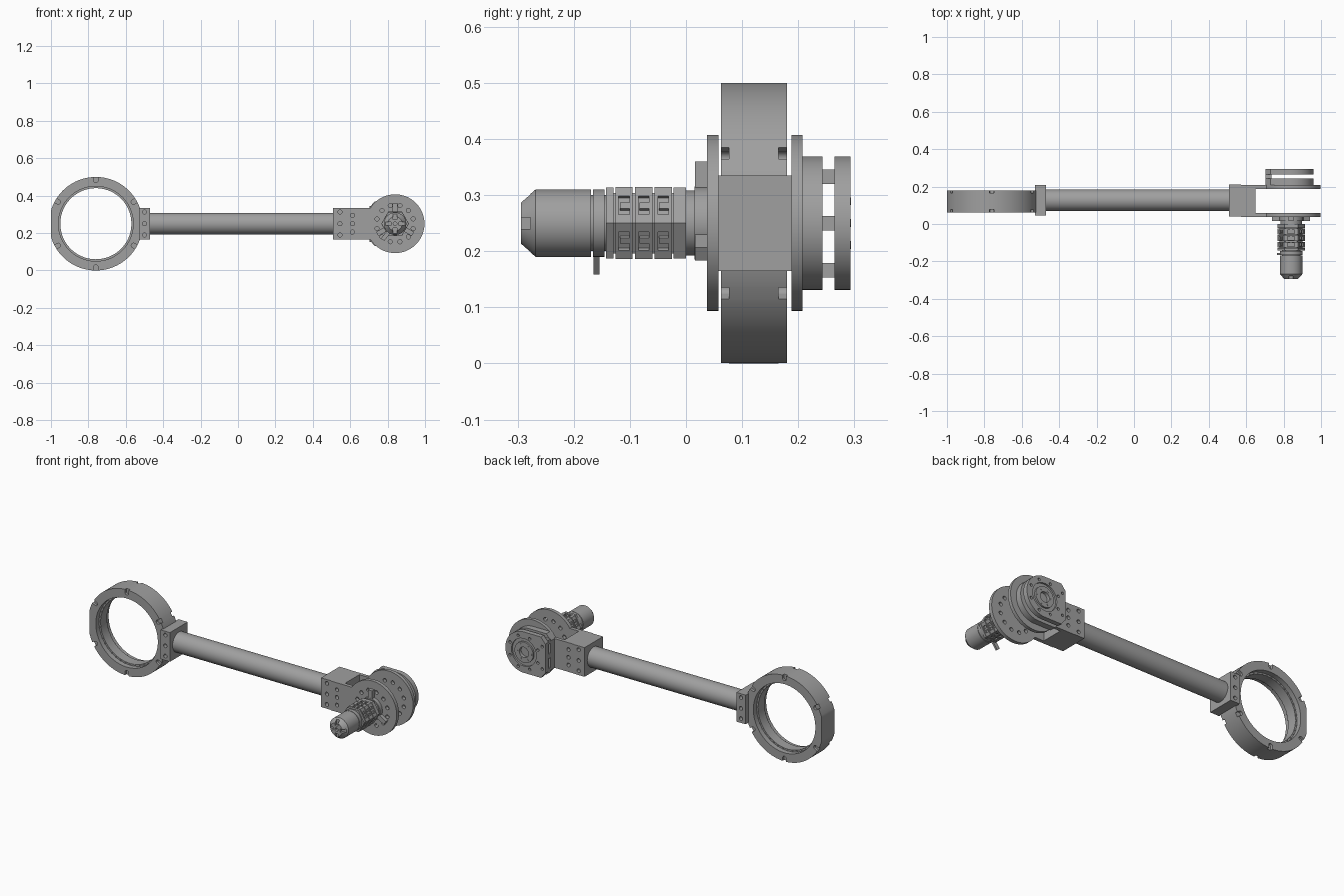
import bpy, bmesh
from math import cos, sin, pi, radians
from mathutils import Matrix, Vector

if "Cube" in bpy.data.objects:
    bpy.data.objects.remove(bpy.data.objects["Cube"])

grey = bpy.data.materials.new("machined grey")
grey.use_nodes = True
colour = (0.35, 0.35, 0.35, 1)
grey.diffuse_color = colour
grey.node_tree.nodes["Principled BSDF"].inputs["Base Color"].default_value = colour

RING = (-0.76, 0.25)     # x, z of the ring axis
HUB = (0.84, 0.25)       # x, z of the joint axis
MID = 0.125              # y of the arm axis


def add(name, bm):
    bmesh.ops.recalc_face_normals(bm, faces=bm.faces)
    mesh = bpy.data.meshes.new(name)
    bm.to_mesh(mesh)
    bm.free()
    mesh.materials.append(grey)
    ob = bpy.data.objects.new(name, mesh)
    bpy.context.collection.objects.link(ob)
    return ob


def prism(name, pts, y0, y1):
    """Outline in x, z extruded along y."""
    bm = bmesh.new()
    face = bm.faces.new([bm.verts.new((x, y0, z)) for x, z in pts])
    out = bmesh.ops.extrude_face_region(bm, geom=[face])
    verts = [v for v in out["geom"] if isinstance(v, bmesh.types.BMVert)]
    bmesh.ops.translate(bm, verts=verts, vec=(0, y1 - y0, 0))
    return add(name, bm)


def arc(c, r, n=48, start=0, end=2 * pi):
    full = abs(end - start - 2 * pi) < 1e-6
    k = n if full else n - 1
    return [(c[0] + r * cos(start + (end - start) * i / k),
             c[1] + r * sin(start + (end - start) * i / k)) for i in range(n)]


def disc(name, c, r, y0, y1, n=48):
    return prism(name, arc(c, r, n), y0, y1)


def box(name, x0, x1, y0, y1, z0, z1):
    return prism(name, [(x0, z0), (x1, z0), (x1, z1), (x0, z1)], y0, y1)


def radial_box(name, c, angle, r0, r1, width, y0, y1):
    """Box pointing outwards from an axis along y."""
    a, h = Vector((cos(angle), sin(angle))), width / 2
    t = Vector((-a.y, a.x))
    o = Vector(c)
    pts = [o + a * r0 - t * h, o + a * r1 - t * h, o + a * r1 + t * h, o + a * r0 + t * h]
    return prism(name, pts, y0, y1)


def lathe(name, c, profile, n=64, closed=False):
    """Profile of (radius, y) turned about an axis along y."""
    bm = bmesh.new()
    rings = [[bm.verts.new((x, y, z)) for x, z in arc(c, r, n)] for r, y in profile]
    pairs = list(zip(rings, rings[1:] + rings[:1])) if closed else list(zip(rings, rings[1:]))
    for a, b in pairs:
        for i in range(n):
            j = (i + 1) % n
            bm.faces.new((a[i], a[j], b[j], b[i]))
    if not closed:
        bm.faces.new(rings[0])
        bm.faces.new(rings[-1])
    return add(name, bm)


def join(obs, name):
    bm = bmesh.new()
    for ob in obs:
        bm.from_mesh(ob.data)
        bpy.data.objects.remove(ob)
    return add(name, bm)


def cut(target, cutters, operation="DIFFERENCE"):
    tool = join(cutters, "cutter")
    tool.hide_render = True
    mod = target.modifiers.new("cut", "BOOLEAN")
    mod.object, mod.operation, mod.solver, mod.use_self = tool, operation, "EXACT", True
    bpy.context.view_layer.objects.active = target
    bpy.ops.object.modifier_apply(modifier=mod.name)
    bpy.data.objects.remove(tool)


def polar(c, r, a):
    return (c[0] + r * cos(a), c[1] + r * sin(a))


def drill(points, y0, y1, r=0.011):
    return [disc("cutter", p, r, y0, y1, 16) for p in points]


# Clamp ring with a stepped bore, flats on both sides and bolt notches
ring = lathe("clamp_ring", RING, [(0.25, 0.062), (0.25, 0.18), (0.2, 0.18), (0.2, 0.15),
                                  (0.19, 0.15), (0.19, 0.092), (0.2, 0.092), (0.2, 0.062)],
             96, closed=True)
cut(ring, [box("cutter", -1.0, -0.52, 0, 0.3, -0.1, 0.6)], "INTERSECT")
sixths = [radians(30 + 60 * i) for i in range(6)]
for y0, y1 in ((0.05, 0.077), (0.165, 0.19)):
    cut(ring, [radial_box("cutter", RING, a, 0.232, 0.27, 0.024, y0, y1) for a in sixths])
    cut(ring, drill([polar(RING, 0.232, a) for a in sixths], y0, y1, 0.012))
studs = [disc("stud", polar(RING, 0.195, 2 * pi * i / 40), 0.004, y, y + 0.006, 8)
         for i in range(40) for y in (0.088, 0.148)]
join(studs, "bore_studs")

# Ring mounting block
mount = box("ring_mount", -0.53, -0.47, 0.045, 0.208, 0.165, 0.335)
mount_holes = [(-0.5, z) for z in (0.19, 0.25, 0.313)]
cut(mount, drill(mount_holes, 0.03, 0.075) + drill(mount_holes, 0.18, 0.22))

# Arm tube
bm = bmesh.new()
bmesh.ops.create_cone(bm, cap_ends=True, segments=64, radius1=0.058, radius2=0.058, depth=1.0,
                      matrix=Matrix.Translation((0.02, MID + 0.002, 0.25)) @ Matrix.Rotation(pi / 2, 4, "Y"))
add("arm_tube", bm)

# Fork: collar, solid root and two round-ended cheeks
collar = box("fork_collar", 0.507, 0.572, 0.04, 0.21, 0.165, 0.335)
root = box("fork_root", 0.572, 0.65, 0.058, 0.188, 0.165, 0.335)
collar_holes = [(0.545, z) for z in (0.19, 0.25, 0.313)]
cut(collar, drill(collar_holes, 0.02, 0.075) + drill(collar_holes, 0.175, 0.23))
root_holes = [(0.612, z) for z in (0.205, 0.25, 0.295)]
cut(root, drill(root_holes, 0.05, 0.08) + drill(root_holes, 0.165, 0.2))
R, half = 0.157, 0.085
bend = pi - 0.572
outline = [(0.572, 0.25 - half)] + arc(HUB, R, 64, -bend, bend) + [(0.572, 0.25 + half)]
dozen = [polar(HUB, 0.1, 2 * pi * i / 12 + pi / 12) for i in range(12)]
for name, y0, y1 in (("front_cheek", 0.037, 0.058), ("back_cheek", 0.188, 0.208)):
    cheek = prism(name, outline, y0, y1)
    cut(cheek, drill(root_holes + dozen, y0 - 0.02, y1 + 0.02))

# Rear housing: two D-shaped plates held apart by spacers
d_shape = arc(HUB, 0.119, 48, -pi / 2, pi / 2) + [(0.73, 0.369), (0.702, 0.335),
                                                 (0.702, 0.165), (0.73, 0.131)]
prism("housing_inner_plate", d_shape, 0.208, 0.243)
cover = prism("housing_cover", d_shape, 0.265, 0.293)
for z in (0.166, 0.25, 0.333):
    box("housing_spacer", 0.704, 0.735, 0.243, 0.265, z - 0.013, z + 0.013)
eighths = [polar(HUB, 0.097, 2 * pi * i / 8 + pi / 8) for i in range(8)]
corners = [(0.722, 0.185), (0.722, 0.315)]
cut(cover, drill(eighths + corners, 0.28, 0.31, 0.008))
cut(cover, [lathe("cutter", HUB, [(0.08, 0.283), (0.08, 0.3), (0.06, 0.3), (0.06, 0.283)],
                  48, closed=True)])
cut(cover, [disc("cutter", HUB, 0.03, 0.275, 0.31, 32)])
for i in range(6):
    disc("cover_bolt", polar(HUB, 0.045, i * pi / 3), 0.007, 0.285, 0.293 + 0.001, 12)

# Three-armed bracket on the front cheek
disc("bracket_hub", HUB, 0.065, 0.015, 0.037)
for i in range(3):
    arm = radial_box("bracket_arm", HUB, pi / 2 + i * 2 * pi / 3, 0.03, 0.11, 0.026, 0.016, 0.037)

# Hexagonal gearbox: three windowed stages between end plates
disc("gearbox_neck", HUB, 0.058, 0.0, 0.016)
disc("gearbox_core", HUB, 0.062, -0.14, 0.0, 6)
disc("gearbox_rear_plate", HUB, 0.073, -0.022, 0.0, 6)
disc("gearbox_front_plate", HUB, 0.073, -0.143, -0.129, 6)
for s in range(3):
    y = -0.126 + s * 0.035
    stage = disc("gearbox_stage", HUB, 0.074, y, y + 0.031, 6)
    cut(stage, [radial_box("cutter", HUB, a, 0.056, 0.09, 0.038, y + 0.006, y + 0.025)
                for a in sixths])
    for a in sixths:
        radial_box("stage_latch", HUB, a, 0.05, 0.063, 0.012, y + 0.008, y + 0.031)

# Motor with tapered end, collar and cable plug
disc("motor_collar", HUB, 0.06, -0.166, -0.145)
disc("motor_joint", HUB, 0.05, -0.17, -0.14)
motor = lathe("motor_body", HUB, [(0.06, -0.169), (0.06, -0.268), (0.038, -0.294)])
cut(motor, [radial_box("cutter", HUB, i * pi / 2, 0.022, 0.06, 0.02, -0.31, -0.277)
            for i in range(4)])
cut(motor, [disc("cutter", HUB, 0.01, -0.31, -0.28, 24)])
radial_box("cable_plug", HUB, radians(232), 0.05, 0.108, 0.022, -0.165, -0.154)

# Smooth round walls, keep machined edges crisp
for ob in bpy.context.scene.objects:
    if ob.type == "MESH":
        ob.select_set(True)
        bpy.context.view_layer.objects.active = ob
bpy.ops.object.shade_smooth_by_angle(angle=radians(30))
bpy.ops.object.select_all(action="DESELECT")
